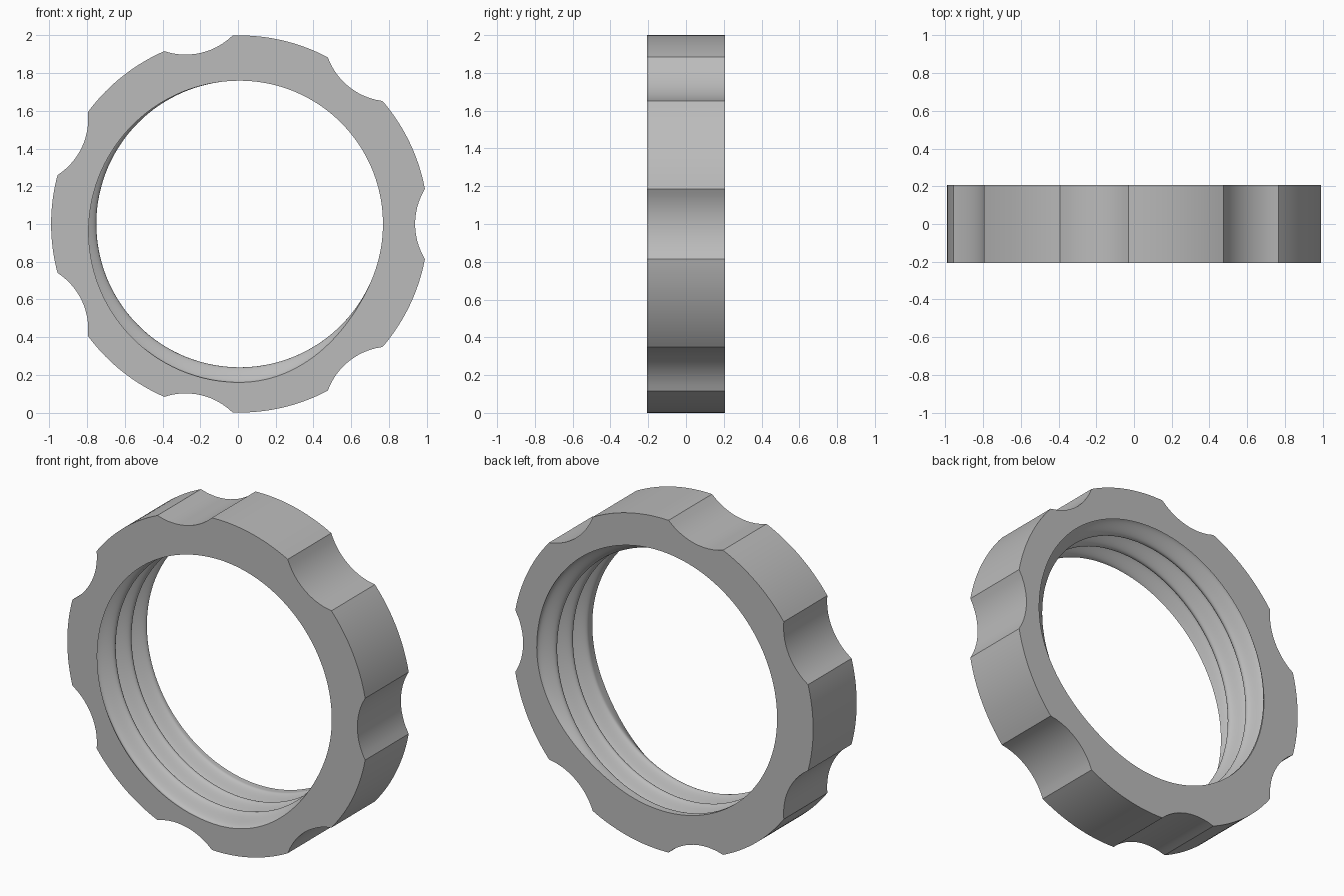
import bpy, bmesh
from math import sin, cos, pi, sqrt, tau, floor, ceil

cube = bpy.data.objects.get("Cube")
if cube:
    bpy.data.objects.remove(cube)

R_OUT, BORE, DEPTH = 1.0, 0.76, 0.08    # rim radius, bore radius, thread depth
HALF = 0.207                            # half thickness
CX, CZ = 0.0087, 1.0                    # axis position
NOTCHES, HALF_NOTCH = 7, 0.187          # grip scallops and their half angle
TURNS, FADE = 2.75, 0.19                # thread length and run-out, in turns
PITCH = 2 * HALF / TURNS
ROWS = 66

# scallop cutting circle, from its chord and sagitta
half_chord, sag = R_OUT * sin(HALF_NOTCH), 0.052
rho = (half_chord ** 2 + sag ** 2) / (2 * sag)
dist = R_OUT * cos(HALF_NOTCH) - sag + rho


def outer_columns():
    """Angle and rim radius of every column, with a column on each corner."""
    cols = []
    for n in range(NOTCHES):
        mid = n * tau / NOTCHES
        for i in range(12):
            a = HALF_NOTCH * (i / 6 - 1)
            cols.append((mid + a, dist * cos(a) - sqrt(rho ** 2 - (dist * sin(a)) ** 2)))
        gap = tau / NOTCHES - 2 * HALF_NOTCH
        for i in range(18):
            cols.append((mid + HALF_NOTCH + gap * i / 18, R_OUT))
    return cols


def bore_radius(angle, y):
    """Helical round groove that runs out at both ends."""
    base = 0.75 - angle / tau
    deepest = 0.0
    for k in range(-2, 5):
        t = base + k
        over = max(-t, t - TURNS, 0.0)
        d = abs(y + HALF - t * PITCH) / PITCH
        if over < FADE and d < 0.5:
            fade = 0.5 + 0.5 * cos(pi * over / FADE)
            deepest = max(deepest, fade * (0.5 + 0.5 * cos(tau * d)))
    return BORE + DEPTH * deepest


# closed loop of rings: front rim, threaded bore, back rim
cols = outer_columns()
bm = bmesh.new()


def ring(y, radii):
    return [bm.verts.new((CX + r * cos(a), y, CZ + r * sin(a)))
            for (a, _), r in zip(cols, radii)]


rim = [r for _, r in cols]
rings = [ring(-HALF, rim)]
for j in range(ROWS + 1):
    y = -HALF + 2 * HALF * j / ROWS
    rings.append(ring(y, [bore_radius(a, y) for a, _ in cols]))
rings.append(ring(HALF, rim))

for j, lower in enumerate(rings):
    upper = rings[(j + 1) % len(rings)]
    for i in range(len(cols)):
        k = (i + 1) % len(cols)
        bm.faces.new((lower[i], lower[k], upper[k], upper[i]))
bmesh.ops.recalc_face_normals(bm, faces=bm.faces)

mesh = bpy.data.meshes.new("threaded_ring")
bm.to_mesh(mesh)
bm.free()
nut = bpy.data.objects.new("threaded_ring", mesh)
bpy.context.collection.objects.link(nut)

# single grey material
grey = bpy.data.materials.new("plain_grey")
grey.use_nodes = True
colour = (0.5, 0.5, 0.5, 1)
grey.diffuse_color = colour
grey.node_tree.nodes["Principled BSDF"].inputs["Base Color"].default_value = colour
mesh.materials.append(grey)

bpy.ops.object.select_all(action='DESELECT')
nut.select_set(True)
bpy.context.view_layer.objects.active = nut
bpy.ops.object.shade_smooth_by_angle(angle=pi / 6)
